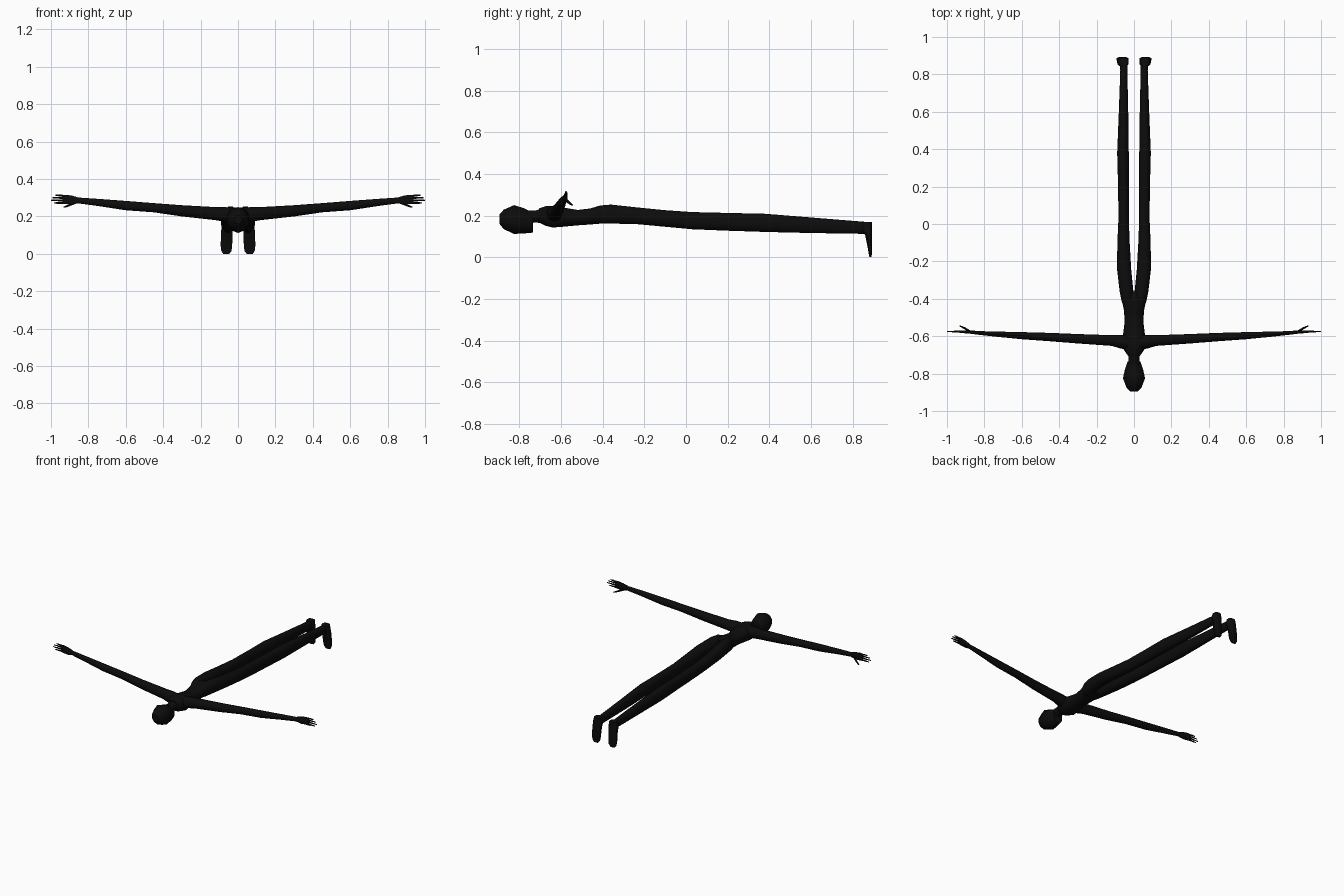
import bpy, bmesh, math
from mathutils import Vector

black = bpy.data.materials.new("matte black")
black.diffuse_color = (0.0037, 0.0037, 0.0037, 1)


def loft(name, sections, axis, sides=10, mirror=False, square=1.0):
    """Skin elliptical rings. A section is (position along axis, lo/hi of first
    cross direction, lo/hi of second one); cross directions are in x, y, z order."""
    a, b = [i for i in range(3) if i != axis]
    bm = bmesh.new()
    rings = []
    for pos, a0, a1, b0, b1 in sections:
        ring = []
        for k in range(sides):
            t = 2 * math.pi * (k + 0.5) / sides
            c, s = math.cos(t), math.sin(t)
            co = Vector((0, 0, 0))
            co[axis] = pos
            co[a] = (a0 + a1) / 2 + (a1 - a0) / 2 * math.copysign(abs(c) ** square, c)
            co[b] = (b0 + b1) / 2 + (b1 - b0) / 2 * math.copysign(abs(s) ** square, s)
            ring.append(bm.verts.new(co))
        rings.append(ring)
    for r, q in zip(rings, rings[1:]):
        for k in range(sides):
            j = (k + 1) % sides
            bm.faces.new((r[k], r[j], q[j], q[k]))
    bm.faces.new(rings[0])
    bm.faces.new(rings[-1])
    bmesh.ops.recalc_face_normals(bm, faces=bm.faces)
    me = bpy.data.meshes.new(name)
    bm.to_mesh(me)
    bm.free()
    me.materials.append(black)
    ob = bpy.data.objects.new(name, me)
    bpy.context.collection.objects.link(ob)
    if mirror:
        ob.modifiers.new("mirror", 'MIRROR')
    bpy.context.view_layer.objects.active = ob
    ob.select_set(True)
    bpy.ops.object.shade_smooth_by_angle(angle=math.radians(40))
    ob.select_set(False)
    return ob


X, Y, Z = 0, 1, 2

# Head with the chin pointing down, then the neck
loft("head", [(-.895, -.022, .022, .16, .205), (-.875, -.042, .042, .135, .228),
              (-.825, -.062, .062, .112, .25), (-.78, -.052, .052, .114, .236),
              (-.735, -.036, .036, .118, .215)], Y, 10)
loft("neck", [(-.78, -.035, .035, .16, .222), (-.72, -.031, .031, .167, .225),
              (-.67, -.036, .036, .16, .24)], Y)

# Torso from shoulders to hips
loft("torso", [(-.705, -.032, .032, .166, .235), (-.675, -.055, .055, .15, .246),
               (-.64, -.068, .068, .141, .248), (-.59, -.06, .06, .145, .24),
               (-.52, -.051, .051, .152, .228), (-.46, -.056, .056, .156, .235),
               (-.41, -.066, .066, .16, .25), (-.36, -.05, .05, .168, .24)],
     Y, 12, square=.85)

# Legs
loft("leg", [(-.46, .004, .052, .165, .225), (-.41, .0, .068, .16, .25),
             (-.36, .002, .078, .16, .254), (-.24, .014, .092, .158, .241),
             (-.1, .022, .09, .145, .227), (.03, .027, .084, .133, .218),
             (.2, .027, .086, .126, .214), (.38, .027, .091, .12, .21),
             (.6, .03, .082, .115, .192), (.82, .035, .074, .112, .174),
             (.87, .033, .077, .11, .17)], Y, 12, mirror=True, square=.9)

# Feet hanging down, soles facing back
loft("foot", [(.17, .032, .082, .845, .892), (.14, .027, .09, .842, .893),
              (.105, .028, .092, .86, .893), (.045, .03, .094, .872, .893),
              (.015, .034, .09, .877, .892), (0, .046, .08, .88, .89)],
     Z, 10, mirror=True, square=.7)

# Arms spread sideways, rising slightly to the wrists
loft("arm", [(.02, -.675, -.595, .165, .245), (.07, -.668, -.592, .172, .25),
             (.12, -.653, -.593, .18, .25), (.3, -.64, -.587, .2, .26),
             (.45, -.628, -.581, .222, .271), (.6, -.617, -.577, .233, .283),
             (.75, -.602, -.574, .256, .294), (.87, -.588, -.571, .272, .302)],
     X, mirror=True)

# Flat hand with four fingers and a thumb
loft("palm", [(.85, -.59, -.57, .27, .301), (.885, -.586, -.569, .262, .312),
              (.915, -.584, -.569, .264, .317), (.938, -.581, -.569, .266, .317)],
     X, 8, mirror=True, square=.8)
for i, (z0, z1, tip) in enumerate([(.308, .313, .975), (.297, .3, .992),
                                   (.286, .286, 1.0), (.273, .272, .985)]):
    loft(f"finger_{i + 1}", [(.92, -.581, -.569, z0 - .006, z0 + .006),
                             (.96, -.58, -.57, z1 - .005, z1 + .005),
                             (tip, -.578, -.572, z1 - .003, z1 + .003)], X, 6, mirror=True)
loft("thumb", [(.875, -.582, -.568, .264, .284), (.9, -.568, -.553, .255, .268),
               (.918, -.557, -.546, .249, .259), (.932, -.548, -.541, .247, .253)],
     X, 6, mirror=True)
